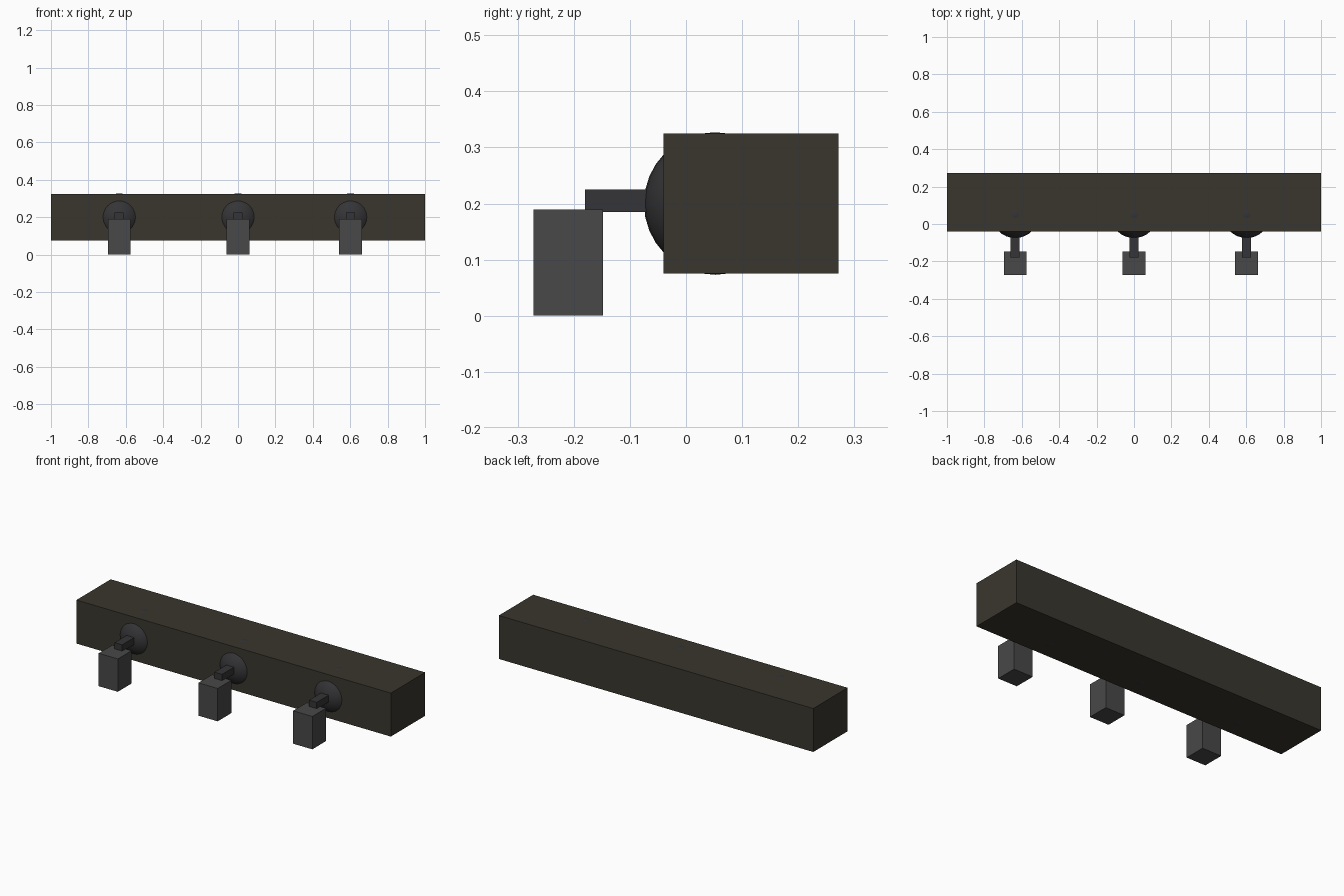
import bpy
from mathutils import Vector

if "Cube" in bpy.data.objects:
    bpy.data.objects.remove(bpy.data.objects["Cube"])


def material(name, rgb):
    m = bpy.data.materials.new(name)
    m.diffuse_color = (*rgb, 1)
    m.use_nodes = True
    m.node_tree.nodes["Principled BSDF"].inputs["Base Color"].default_value = m.diffuse_color
    return m


wood = material("dark_wood", (0.042, 0.037, 0.027))
iron = material("dark_iron", (0.035, 0.035, 0.038))
grey = material("dark_grey", (0.065, 0.065, 0.065))


def box(name, lo, hi, mat):
    lo, hi = Vector(lo), Vector(hi)
    bpy.ops.mesh.primitive_cube_add(size=1, location=(lo + hi) / 2)
    ob = bpy.context.object
    ob.name = name
    ob.scale = hi - lo
    bpy.ops.object.transform_apply(location=False, rotation=False, scale=True)
    ob.data.materials.append(mat)
    return ob


# Long beam
box("beam", (-1, -0.04, 0.075), (1, 0.272, 0.325), wood)

# Three hooks: ball set in the beam, arm and hanging block
for i, x in enumerate((-0.635, 0, 0.602), 1):
    bpy.ops.mesh.primitive_uv_sphere_add(segments=32, ring_count=16, radius=0.127,
                                         location=(x, 0.052, 0.2))
    ball = bpy.context.object
    ball.name = f"ball_mount_{i}"
    ball.data.materials.append(iron)
    bpy.ops.object.shade_smooth()
    box(f"arm_{i}", (x - 0.024, -0.18, 0.185), (x + 0.024, 0.02, 0.225), iron)
    box(f"hanging_block_{i}", (x - 0.061, -0.272, 0), (x + 0.061, -0.148, 0.189), grey)
